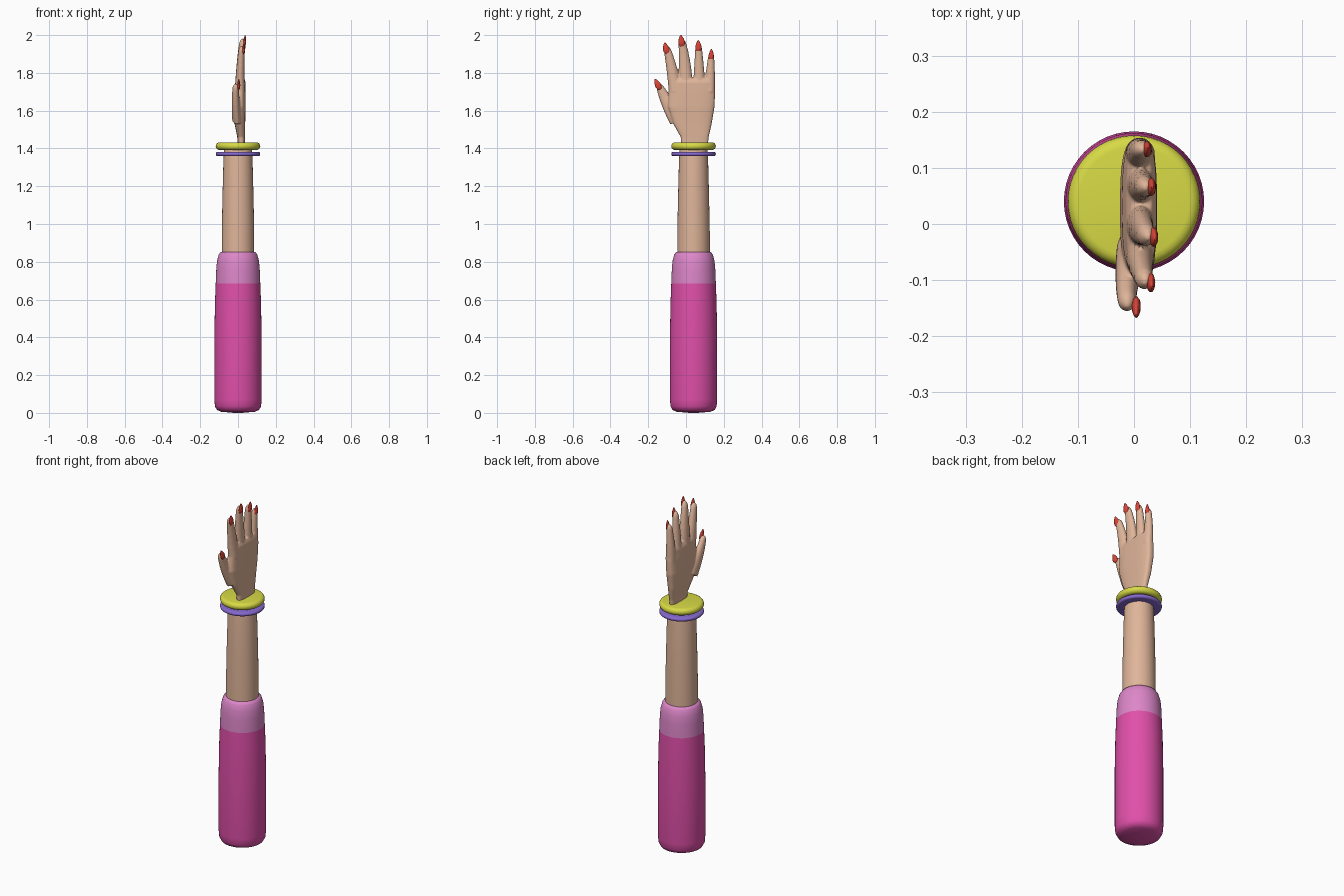
import bpy, bmesh, math
from mathutils import Vector

if "Cube" in bpy.data.objects:
    bpy.data.objects.remove(bpy.data.objects["Cube"])

AXIS_Y = 0.04  # arm axis


def material(name, col):
    m = bpy.data.materials.new(name)
    m.diffuse_color = (*col, 1)
    m.use_nodes = True
    m.node_tree.nodes["Principled BSDF"].inputs["Base Color"].default_value = m.diffuse_color
    return m


SKIN = material("skin", (0.74, 0.46, 0.32))
PINK = material("sleeve_pink", (0.75, 0.08, 0.40))
LIGHT = material("cuff_pink", (0.72, 0.24, 0.58))
YELLOW = material("yellow", (0.68, 0.70, 0.06))
PURPLE = material("purple", (0.24, 0.14, 0.62))
RED = material("nail_red", (0.72, 0.06, 0.04))


def loft(bm, rings, n=32, power=2.0):
    """Skin rings of (centre, half-axis u, half-axis v); superellipse sections."""
    loops = []
    for c, u, v in rings:
        loop = []
        for i in range(n):
            a = 2 * math.pi * i / n
            ca, sa = math.cos(a), math.sin(a)
            p = math.copysign(abs(ca) ** (2 / power), ca)
            q = math.copysign(abs(sa) ** (2 / power), sa)
            loop.append(bm.verts.new(c + u * p + v * q))
        loops.append(loop)
    for a, b in zip(loops, loops[1:]):
        for i in range(n):
            j = (i + 1) % n
            bm.faces.new((a[i], a[j], b[j], b[i]))
    bm.faces.new(loops[0][::-1])
    bm.faces.new(loops[-1])


def finish(bm, name, mat, angle=50):
    bmesh.ops.recalc_face_normals(bm, faces=bm.faces)
    me = bpy.data.meshes.new(name)
    bm.to_mesh(me)
    bm.free()
    me.materials.append(mat)
    ob = bpy.data.objects.new(name, me)
    bpy.context.collection.objects.link(ob)
    bpy.ops.object.select_all(action='DESELECT')
    ob.select_set(True)
    bpy.context.view_layer.objects.active = ob
    bpy.ops.object.shade_smooth_by_angle(angle=math.radians(angle))
    return ob


def lathe(name, profile, mat):
    bm = bmesh.new()
    loft(bm, [(Vector((0, AXIS_Y, z)), Vector((r, 0, 0)), Vector((0, r, 0)))
              for r, z in profile], 48)
    return finish(bm, name, mat)


# sleeve, cuff and forearm
lathe("sleeve", [(0.02, 0), (0.09, 0.006), (0.112, 0.016), (0.122, 0.035), (0.125, 0.07),
                 (0.125, 0.4), (0.122, 0.58), (0.118, 0.685)], PINK)
lathe("cuff", [(0.118, 0.685), (0.115, 0.76), (0.111, 0.805), (0.102, 0.838),
               (0.093, 0.851), (0.08, 0.853)], LIGHT)
lathe("forearm", [(0.086, 0.83), (0.086, 0.95), (0.082, 1.15), (0.077, 1.34), (0.072, 1.41)], SKIN)


# bangles: discs with rounded rims
def bangle(name, r, z0, z1, mat):
    h, zc = (z1 - z0) / 2, (z0 + z1) / 2
    prof = []
    for i in range(9):
        a = math.pi * (i / 8 - 0.5)
        prof.append((r - h + h * math.cos(a), zc + h * math.sin(a)))
    lathe(name, prof, mat)


bangle("yellow_bangle", 0.118, 1.392, 1.432, YELLOW)
bangle("purple_bangle", 0.118, 1.359, 1.382, PURPLE)

# palm: z, y range, x range
hand = bmesh.new()
PALM = [(1.41, -0.024, 0.115, 0.0, 0.036), (1.46, -0.028, 0.12, -0.004, 0.037),
        (1.53, -0.067, 0.136, -0.018, 0.038), (1.62, -0.096, 0.151, -0.025, 0.041),
        (1.70, -0.092, 0.154, -0.021, 0.041), (1.75, -0.085, 0.151, -0.014, 0.04),
        (1.77, -0.07, 0.142, -0.004, 0.032)]
loft(hand, [(Vector(((x0 + x1) / 2, (y0 + y1) / 2, z)),
             Vector((0, (y1 - y0) / 2, 0)), Vector(((x1 - x0) / 2, 0, 0)))
            for z, y0, y1, x0, x1 in PALM], 40, 3.0)

# fingers: base, middle, tip centres; half widths; nail tip
FINGERS = {
    "thumb": ((-0.004, -0.045, 1.55), (-0.012, -0.102, 1.65), (-0.012, -0.146, 1.742),
              (0.045, 0.033, 0.016), (0.008, -0.164, 1.768)),
    "index": ((0.011, -0.055, 1.70), (0.013, -0.077, 1.83), (0.020, -0.104, 1.942),
              (0.036, 0.028, 0.017), (0.036, -0.113, 1.960)),
    "middle": ((0.011, 0.000, 1.70), (0.014, -0.007, 1.85), (0.025, -0.024, 1.982),
               (0.038, 0.031, 0.017), (0.042, -0.028, 2.0)),
    "ring": ((0.011, 0.070, 1.70), (0.014, 0.069, 1.83), (0.021, 0.066, 1.955),
             (0.034, 0.026, 0.016), (0.037, 0.065, 1.973)),
    "little": ((0.011, 0.124, 1.70), (0.010, 0.129, 1.80), (0.015, 0.134, 1.907),
               (0.029, 0.024, 0.014), (0.029, 0.135, 1.926)),
}


def quad(a, b, c, t):
    return a * (2 * (t - 0.5) * (t - 1)) + b * (4 * t * (1 - t)) + c * (2 * t * (t - 0.5))


for name, (a, b, c, w, tip) in FINGERS.items():
    a, b, c, tip = map(Vector, (a, b, c, tip))
    rings = []
    for t in (0, 0.15, 0.3, 0.45, 0.6, 0.72, 0.82, 0.9, 0.96, 0.99, 1.0):
        d = quad(a, b, c, t + 0.01) - quad(a, b, c, t - 0.01)
        side = Vector((0, d.z, -d.y)).normalized()
        # keep the finger full until a rounded tip
        cap = math.sqrt(max(0.06, 1 - max(0, (t - 0.88) / 0.12) ** 2))
        wide = quad(w[0], w[1], w[2], t) * cap
        thick = (0.027 - 0.012 * t) * cap
        rings.append((quad(a, b, c, t), side * wide, Vector((thick, 0, 0))))
    loft(hand, rings, 20)
    # nail: pointed shell on the +x side of the tip
    d = (c - b).normalized()
    side = Vector((0, d.z, -d.y)).normalized()
    up = side.cross(d)
    if up.x < 0:
        up = -up
    nail = bmesh.new()
    nr = []
    for s, k in ((0, 0.3), (0.08, 0.72), (0.25, 0.98), (0.45, 1.0), (0.65, 0.82),
                 (0.85, 0.5), (0.96, 0.25), (1, 0.08)):
        p = tip - d * 0.062 * (1 - s) - up * 0.004
        nr.append((p, side * w[2] * k, up * 0.008 * max(k, 0.2)))
    loft(nail, nr, 16)
    finish(nail, name + "_nail", RED)

# fuse palm and fingers into one smooth skin
ob = finish(hand, "hand", SKIN)
rm = ob.modifiers.new("fuse", 'REMESH')
rm.mode = 'VOXEL'
rm.voxel_size = 0.004
rm.use_smooth_shade = True
sm = ob.modifiers.new("soften", 'SMOOTH')
sm.factor = 0.5
sm.iterations = 6
